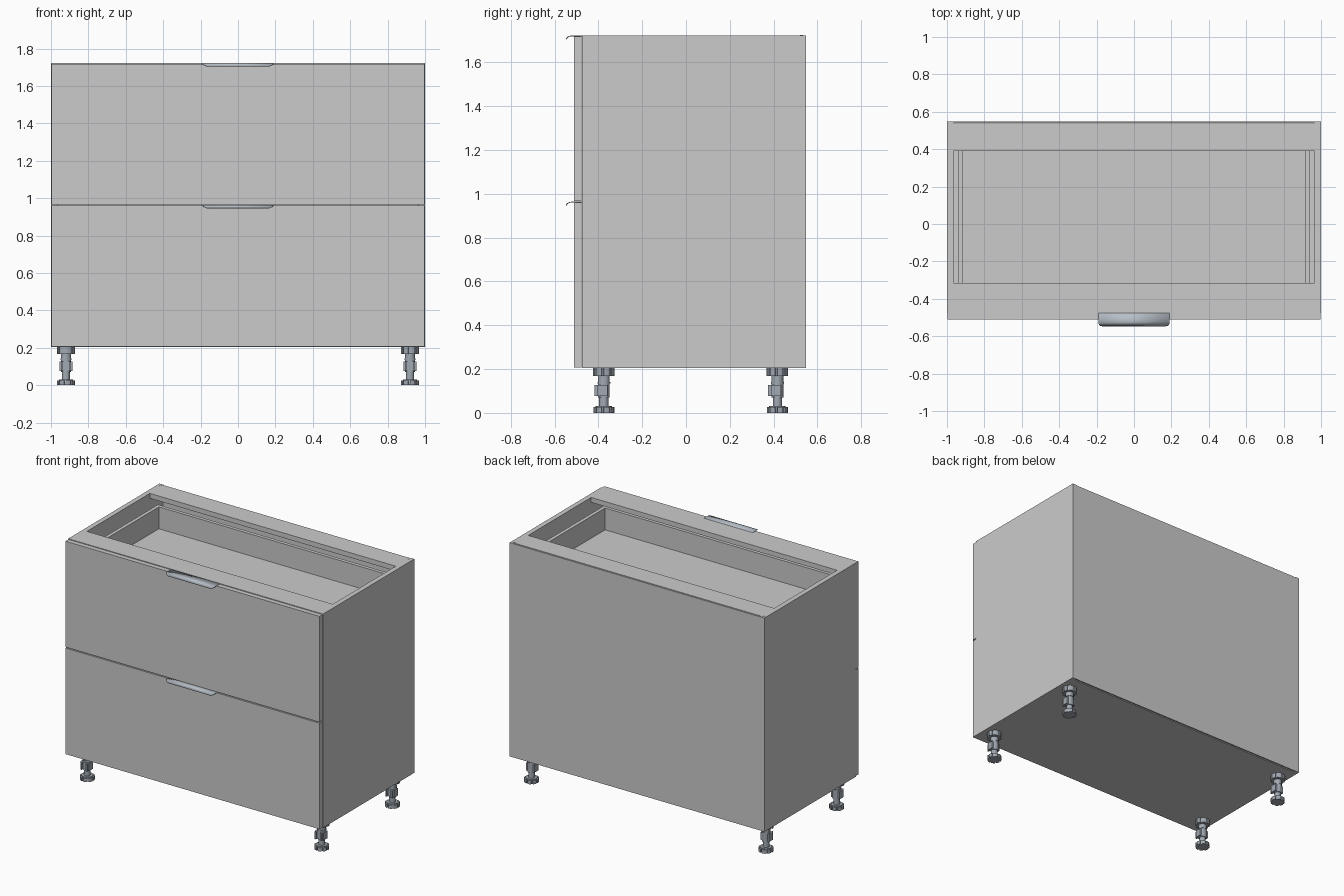
import bpy, bmesh
from math import sin, cos, pi

if "Cube" in bpy.data.objects:
    bpy.data.objects.remove(bpy.data.objects["Cube"])

steel = bpy.data.materials.new("steel")
steel.diffuse_color = (0.47, 0.52, 0.57, 1)
steel.use_nodes = True
steel.node_tree.nodes["Principled BSDF"].inputs["Base Color"].default_value = steel.diffuse_color
leg_grey = bpy.data.materials.new("leg_grey")
leg_grey.diffuse_color = (0.36, 0.40, 0.45, 1)
leg_grey.use_nodes = True
leg_grey.node_tree.nodes["Principled BSDF"].inputs["Base Color"].default_value = leg_grey.diffuse_color


def finish(bm, name, mat=None):
    bmesh.ops.recalc_face_normals(bm, faces=bm.faces[:])
    me = bpy.data.meshes.new(name)
    bm.to_mesh(me)
    bm.free()
    ob = bpy.data.objects.new(name, me)
    bpy.context.collection.objects.link(ob)
    if mat:
        me.materials.append(mat)
    return ob


def prism(bm, pts, z0, z1):
    lo = [bm.verts.new((x, y, z0)) for x, y in pts]
    hi = [bm.verts.new((x, y, z1)) for x, y in pts]
    bm.faces.new(lo)
    bm.faces.new(hi)
    n = len(pts)
    for i in range(n):
        j = (i + 1) % n
        bm.faces.new((lo[i], lo[j], hi[j], hi[i]))


def add_box(bm, x0, x1, y0, y1, z0, z1):
    prism(bm, [(x0, y0), (x1, y0), (x1, y1), (x0, y1)], z0, z1)


def box(name, *dims):
    bm = bmesh.new()
    add_box(bm, *dims)
    return finish(bm, name)


def circle(r, n=24):
    return [(r * cos(2 * pi * i / n), r * sin(2 * pi * i / n)) for i in range(n)]


def notched(r, r_in, teeth):
    # round outline with regular notches
    pts = []
    for i in range(teeth):
        for f, rad in ((0, r), (0.25, r), (0.5, r), (0.7, r), (0.72, r_in), (0.98, r_in)):
            a = 2 * pi * (i + f) / teeth
            pts.append((rad * cos(a), rad * sin(a)))
    return pts


# Carcass
Z0, Z1, T = 0.205, 1.722, 0.035
YF, YB = -0.475, 0.548
for s, side in ((-1, "left"), (1, "right")):
    box(side + "_side_panel", *sorted((s, s * (1 - T))), YF, YB, Z0, Z1)
    # small fixing cap near the top back corner
    bm = bmesh.new()
    prism(bm, [(s * 0.977 + x, 0.527 + y * 0.7) for x, y in circle(0.01, 16)], Z1 - 0.01, Z1 + 0.0015)
    finish(bm, side + "_fixing_cap")
W = 1 - T
box("bottom_panel", -W, W, YF, 0.53, Z0, Z0 + T)
box("back_panel", -W, W, 0.539, 0.547, Z0, Z1 - 0.002)
box("front_top_rail", -W, W, YF, -0.315, Z1 - T, Z1)
box("back_top_rail", -W, W, 0.39, 0.537, Z1 - T, Z1)


def handle(name, z):
    # bent plate with a curled, rounded lip: (y, z offset, half width)
    rows = [(-0.472, 0.004, 0.19), (-0.52, 0.004, 0.19), (-0.53, 0.003, 0.19),
            (-0.538, 0, 0.187), (-0.544, -0.005, 0.181), (-0.548, -0.012, 0.168)]
    bm = bmesh.new()
    pairs = [[bm.verts.new((s * w, y, z + dz)) for s in (-1, 1)] for y, dz, w in rows]
    for a, b in zip(pairs, pairs[1:]):
        bm.faces.new((a[0], b[0], b[1], a[1]))
    ob = finish(bm, name, steel)
    if ob.data.polygons[0].normal.z < 0:
        ob.data.flip_normals()
    m = ob.modifiers.new("thickness", "SOLIDIFY")
    m.thickness = 0.004
    m.offset = -1
    for p in ob.data.polygons:
        p.use_smooth = True
    bpy.ops.object.select_all(action='DESELECT')
    bpy.context.view_layer.objects.active = ob
    ob.select_set(True)
    bpy.ops.object.shade_smooth_by_angle(angle=0.6)


# Drawers: front, handle, shallow box and runners
for name, z0, z1 in (("lower", 0.208, 0.96), ("upper", 0.967, 1.718)):
    box(name + "_drawer_front", -0.997, 0.997, -0.51, -0.477, z0, z1)
    handle(name + "_handle", z1)
    floor, top = z1 - 0.245, z1 - 0.09
    bm = bmesh.new()
    for x0 in (-0.94, 0.915):
        add_box(bm, x0, x0 + 0.025, YF, 0.445, floor - 0.025, top)
    for y0 in (-0.425, 0.42):
        add_box(bm, -0.915, 0.915, y0, y0 + 0.025, floor - 0.025, top)
    add_box(bm, -0.915, 0.915, -0.40, 0.42, floor - 0.025, floor)
    finish(bm, name + "_drawer_box")
    for s, side in ((-1, "left"), (1, "right")):
        box(f"{name}_{side}_runner", *sorted((s * 0.92, s * W)), YF, 0.42, floor - 0.05, floor - 0.026)

# Adjustable leg, built once and shared by the four corners
bm = bmesh.new()
prism(bm, notched(0.048, 0.040, 8), 0, 0.026)        # foot
prism(bm, circle(0.038), 0.026, 0.031)
prism(bm, circle(0.021), 0.031, 0.075)               # threaded stem
prism(bm, circle(0.027), 0.07, 0.17)                 # sleeve
prism(bm, circle(0.030), 0.135, 0.142)
prism(bm, notched(0.049, 0.043, 8), 0.168, Z0)       # socket
add_box(bm, -0.034, 0.034, -0.028, 0.016, 0.076, 0.128)   # clip
add_box(bm, -0.026, -0.016, -0.042, -0.028, 0.076, 0.128)
add_box(bm, 0.016, 0.026, -0.042, -0.028, 0.076, 0.128)
first = finish(bm, "front_left_leg", leg_grey)
first.location = (-0.92, -0.375, 0)
for name, x, y in (("front_right_leg", 0.92, -0.375),
                   ("back_left_leg", -0.92, 0.417), ("back_right_leg", 0.92, 0.417)):
    leg = bpy.data.objects.new(name, first.data)
    leg.location = (x, y, 0)
    bpy.context.collection.objects.link(leg)
